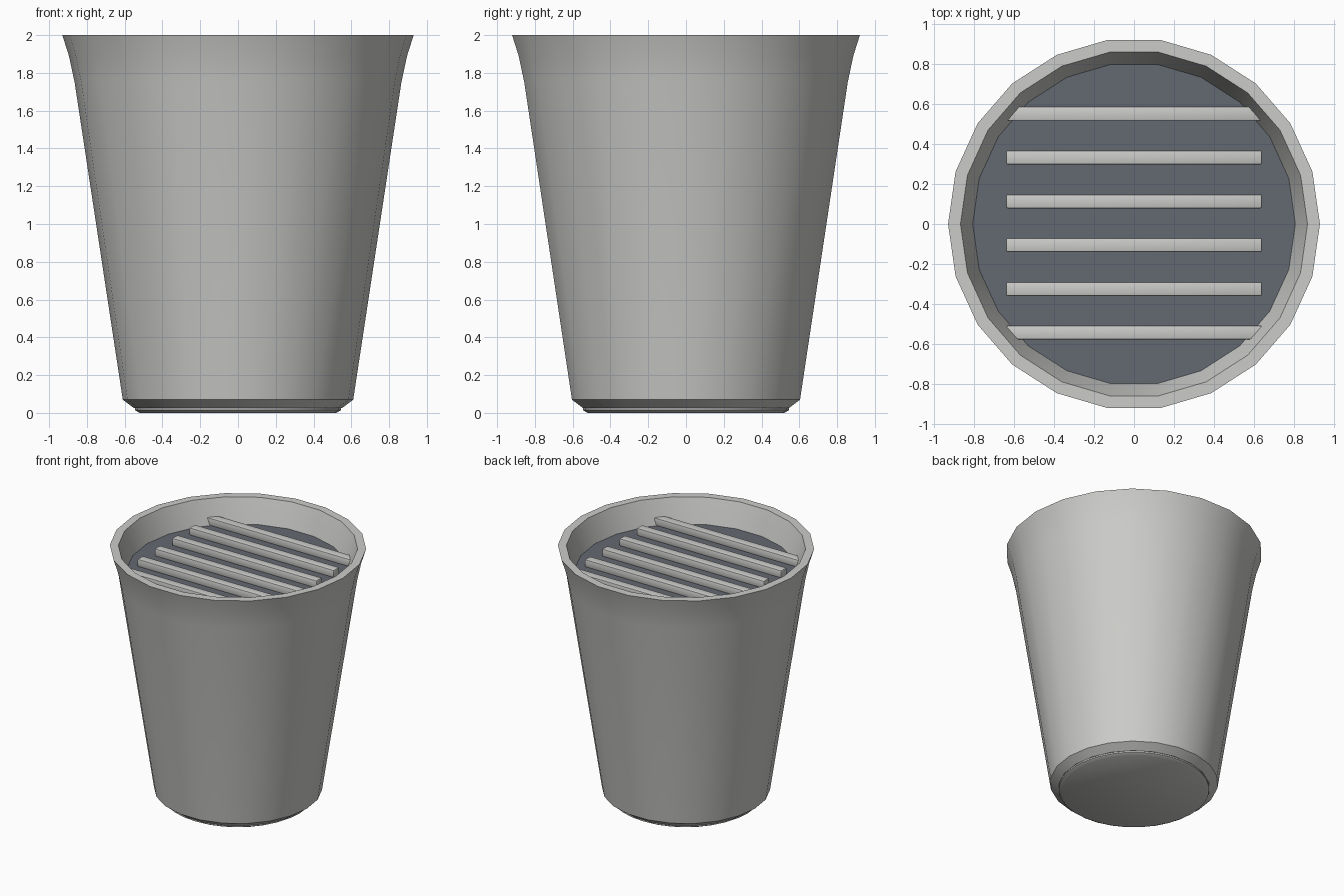
import bpy
import bmesh
from math import cos, sin, tau, radians

cube = bpy.data.objects.get("Cube")
if cube:
    bpy.data.objects.remove(cube, do_unlink=True)


def make_material(name, colour):
    mat = bpy.data.materials.new(name)
    mat.use_nodes = True
    mat.diffuse_color = (*colour, 1)
    mat.node_tree.nodes["Principled BSDF"].inputs["Base Color"].default_value = (*colour, 1)
    return mat


def finish(bm, name, mat):
    bmesh.ops.recalc_face_normals(bm, faces=bm.faces)
    mesh = bpy.data.meshes.new(name)
    bm.to_mesh(mesh)
    bm.free()
    mesh.materials.append(mat)
    obj = bpy.data.objects.new(name, mesh)
    bpy.context.collection.objects.link(obj)
    bpy.ops.object.select_all(action='DESELECT')
    obj.select_set(True)
    bpy.context.view_layer.objects.active = obj
    bpy.ops.object.shade_smooth_by_angle(angle=radians(30))
    return obj


def lathe(name, profile, sides, mat):
    """Revolve (radius, height) points around z and cap both ends."""
    bm = bmesh.new()
    rings = [[bm.verts.new((r * cos(tau * i / sides), r * sin(tau * i / sides), z))
              for i in range(sides)] for r, z in profile]
    for a, b in zip(rings, rings[1:]):
        for i in range(sides):
            j = (i + 1) % sides
            bm.faces.new((a[i], a[j], b[j], b[i]))
    bm.faces.new(rings[0])
    bm.faces.new(rings[-1])
    return finish(bm, name, mat)


def bar(name, y, mat):
    bm = bmesh.new()
    bmesh.ops.create_cube(bm, size=1)
    for v in bm.verts:
        v.co.x *= 1.28
        v.co.y = v.co.y * 0.07 + y
        v.co.z = v.co.z * 0.06 + 1.84
    bmesh.ops.bevel(bm, geom=bm.edges[:], offset=0.008, segments=2,
                    profile=0.5, affect='EDGES')
    return finish(bm, name, mat)


light_grey = make_material("light grey", (0.6, 0.6, 0.585))
slate = make_material("slate grey", (0.127, 0.139, 0.165))

# Tapered shell with flared rim and recessed top
lathe("cup_body", [(0.55, 0.025), (0.61, 0.07), (0.865, 1.75), (0.895, 1.89),
                   (0.93, 2.0), (0.868, 2.0), (0.835, 1.9), (0.805, 1.80)],
      22, light_grey)

# Dark panel set into the recess
lathe("recessed_panel", [(0.80, 1.78), (0.807, 1.81)], 22, slate)

# Low foot under the shell
lathe("foot", [(0.52, 0.0), (0.545, 0.014), (0.545, 0.03)], 32, light_grey)

# Row of parallel grille bars
for i in range(6):
    bar(f"grille_bar_{i + 1}", (i - 2.5) * 0.219 + 0.004, light_grey)
